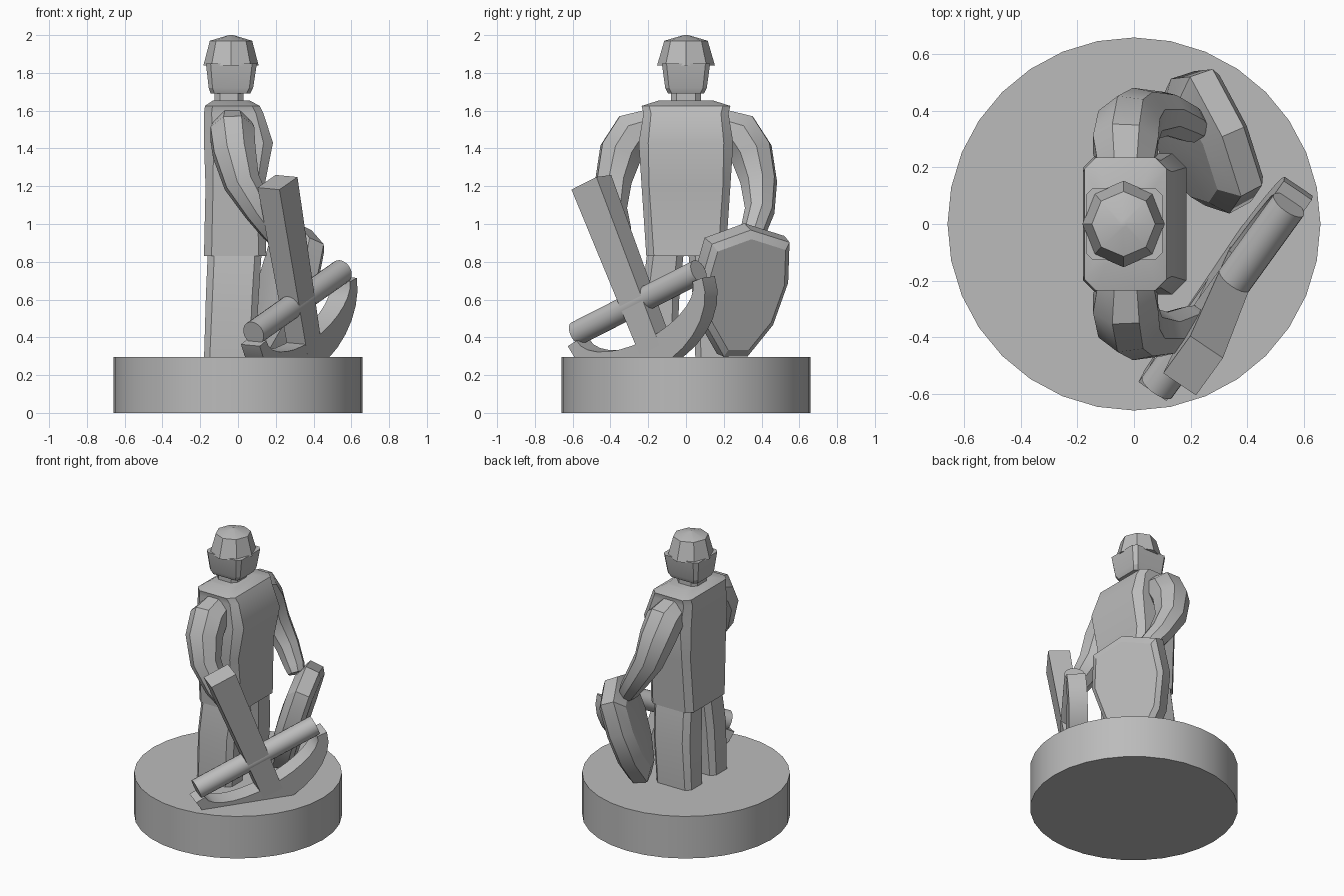
import bpy, bmesh, math
from mathutils import Vector, Matrix

cube = bpy.data.objects.get("Cube")
if cube:
    bpy.data.objects.remove(cube, do_unlink=True)

STONE = (0.5, 0.5, 0.5, 1)
stone = bpy.data.materials.new("grey stone")
stone.use_nodes = True
stone.diffuse_color = STONE
stone.node_tree.nodes["Principled BSDF"].inputs["Base Color"].default_value = STONE


def loft(name, rings, angle=30):
    """Skin a list of equal rings and cap both ends."""
    bm = bmesh.new()
    loops = [[bm.verts.new(p) for p in ring] for ring in rings]
    n = len(loops[0])
    for low, high in zip(loops, loops[1:]):
        for i in range(n):
            j = (i + 1) % n
            bm.faces.new((low[i], low[j], high[j], high[i]))
    bm.faces.new(loops[0][::-1])
    bm.faces.new(loops[-1])
    bmesh.ops.recalc_face_normals(bm, faces=bm.faces)
    mesh = bpy.data.meshes.new(name)
    bm.to_mesh(mesh)
    bm.free()
    mesh.materials.append(stone)
    obj = bpy.data.objects.new(name, mesh)
    bpy.context.collection.objects.link(obj)
    bpy.ops.object.select_all(action='DESELECT')
    obj.select_set(True)
    bpy.context.view_layer.objects.active = obj
    bpy.ops.object.shade_smooth_by_angle(angle=math.radians(angle))
    return obj


def circle(z, rx, ry, n, cx=0.0):
    return [Vector((cx + rx * math.cos(math.tau * i / n),
                    ry * math.sin(math.tau * i / n), z)) for i in range(n)]


def block(z, x0, x1, y0, y1, c):
    """Rectangle with cut corners at height z."""
    return [Vector((x, y, z)) for x, y in (
        (x0 + c, y0), (x1 - c, y0), (x1, y0 + c), (x1, y1 - c),
        (x1 - c, y1), (x0 + c, y1), (x0, y1 - c), (x0, y0 + c))]


def tube(path, n=8):
    """Rings around a path of (x, y, z, radius) with a carried-along frame."""
    pts = [Vector(p[:3]) for p in path]
    rings, side, last = [], Vector((1, 0, 0)), None
    for i, p in enumerate(pts):
        t = (pts[min(i + 1, len(pts) - 1)] - pts[max(i - 1, 0)]).normalized()
        if last:
            side = last.rotation_difference(t) @ side
        side = (side - t * side.dot(t)).normalized()
        up, r, last = t.cross(side), path[i][3], t
        rings.append([p + r * (side * math.cos(a) + up * math.sin(a))
                      for a in (math.tau * (k + 0.5) / n for k in range(n))])
    return rings


def frame(origin, u, v):
    """Place (u, v, depth) points in a tilted plane."""
    u, v = Vector(u).normalized(), Vector(v)
    v = (v - u * v.dot(u)).normalized()
    w = u.cross(v)
    o = Vector(origin)
    return lambda a, b, c=0.0: o + u * a + v * b + w * c


# Round plinth
loft("plinth", [circle(0, 0.66, 0.66, 32), circle(0.295, 0.66, 0.66, 32)])

# Head, neck and hat
loft("neck", [block(1.62, -0.125, 0.03, -0.08, 0.08, 0.03),
              block(1.7, -0.125, 0.03, -0.08, 0.08, 0.03)])
loft("head", [block(1.69, -0.145, 0.065, -0.095, 0.095, 0.02),
              block(1.72, -0.155, 0.08, -0.11, 0.11, 0.02),
              block(1.85, -0.17, 0.1, -0.128, 0.128, 0.025)], 20)
loft("hat", [circle(1.84, 0.146, 0.153, 8, -0.037),
             circle(1.97, 0.112, 0.115, 8, -0.037),
             circle(2.0, 0.012, 0.012, 8, -0.037)], 20)

# Jacket with flared shoulders
jacket = [(0.83, -0.18, 0.15, 0.21, 0.04), (1.2, -0.172, 0.14, 0.235, 0.04),
          (1.43, -0.18, 0.185, 0.25, 0.05), (1.585, -0.18, 0.135, 0.225, 0.04),
          (1.625, -0.175, 0.115, 0.235, 0.04), (1.655, -0.13, 0.06, 0.14, 0.03)]
loft("jacket", [block(z, a, b, -y, y, c) for z, a, b, y, c in jacket])

# Legs and arms, mirrored across y
arm = [(-0.03, 0.17, 1.52, 0.1), (-0.03, 0.28, 1.48, 0.125),
       (-0.02, 0.345, 1.38, 0.12), (0.02, 0.385, 1.22, 0.1),
       (0.11, 0.39, 1.07, 0.08), (0.19, 0.355, 0.96, 0.068),
       (0.215, 0.34, 0.92, 0.055)]
leg = [block(0.28, -0.18, 0.09, 0.05, 0.225, 0.03),
       block(0.62, -0.17, 0.11, 0.035, 0.235, 0.035),
       block(0.85, -0.16, 0.125, 0.012, 0.205, 0.035)]
for side, s in (("left", 1), ("right", -1)):
    flip = Matrix.Diagonal((1, s, 1))
    loft(side + "_arm", [[flip @ p for p in ring] for ring in tube(arm)], 40)
    loft(side + "_leg", [[flip @ p for p in ring] for ring in leg])

# Anchor: shaft, crossbar and curved arms share one tilted plane
anchor = frame((0.315, -0.255, 0.585), (0.47, 0.65, 0.33), (-0.105, -0.245, 0.635))


def shaft_ring(v, w, t):
    return [anchor(a * w, v, b * t) for a, b in ((-1, -1), (1, -1), (1, 1), (-1, 1))]


loft("anchor_shaft", [shaft_ring(-0.27, 0.07, 0.06), shaft_ring(0.69, 0.088, 0.07)])
loft("anchor_crossbar", [[anchor(u, 0.065 * math.cos(a), 0.065 * math.sin(a))
                          for a in (math.tau * i / 20 for i in range(20))]
                         for u in (-0.43, 0.43)])
fluke = []
for i in range(15):
    a = math.pi * (0.01 + 0.98 * i / 14)
    c, s = math.cos(a), math.sin(a)
    fluke.append([anchor(ru * c, -0.04 - rv * s, d) for ru, rv, d in
                  ((0.475, 0.33, -0.06), (0.475, 0.33, 0.06),
                   (0.41, 0.17, 0.06), (0.41, 0.17, -0.06))])
loft("anchor_arms", fluke)

# Shield leaning outward at the top
shield = frame((0.245, 0.28, 0.65), (0.4, -0.92, 0), (0.27, 0.12, 1))
outline = [(0.22, 0.28), (0, 0.36), (-0.24, 0.29), (-0.26, 0.06), (-0.2, -0.18),
           (-0.07, -0.36), (0.07, -0.36), (0.2, -0.18), (0.26, 0.06)]
loft("shield", [[shield(a * k, b * k, d) for a, b in outline]
                for d, k in ((-0.085, 0.85), (-0.06, 0.97), (0.03, 1), (0.08, 0.75), (0.09, 0.3))], 25)
